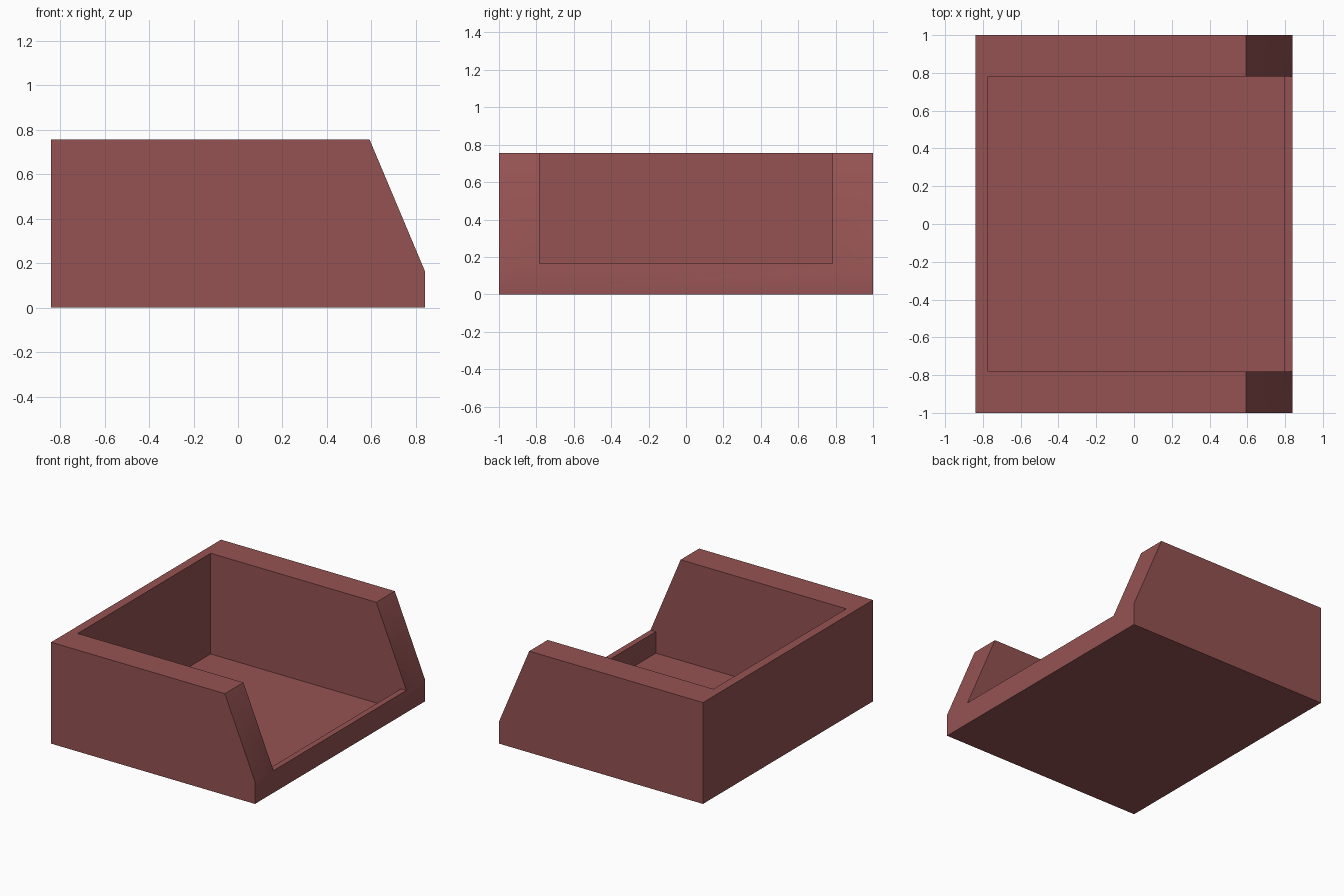
import bpy
import bmesh
import math

if "Cube" in bpy.data.objects:
    bpy.data.objects.remove(bpy.data.objects["Cube"])

mat = bpy.data.materials.new("dusty red")
mat.diffuse_color = (0.30, 0.085, 0.085, 1)
mat.use_nodes = True
mat.node_tree.nodes["Principled BSDF"].inputs["Base Color"].default_value = mat.diffuse_color


def extrude_profile(name, profile, half_width):
    """Solid from an x/z outline, extruded symmetrically along y."""
    bm = bmesh.new()
    face = bm.faces.new([bm.verts.new((x, -half_width, z)) for x, z in profile])
    ext = bmesh.ops.extrude_face_region(bm, geom=[face])
    moved = [g for g in ext["geom"] if isinstance(g, bmesh.types.BMVert)]
    bmesh.ops.translate(bm, verts=moved, vec=(0, 2 * half_width, 0))
    bmesh.ops.recalc_face_normals(bm, faces=bm.faces)
    mesh = bpy.data.meshes.new(name)
    bm.to_mesh(mesh)
    bm.free()
    mesh.materials.append(mat)
    obj = bpy.data.objects.new(name, mesh)
    bpy.context.collection.objects.link(obj)
    return obj


# Outer body with the sloping open end
tray = extrude_profile("open_tray", [
    (-0.84, 0), (0.84, 0), (0.84, 0.165), (0.592, 0.755), (-0.84, 0.755)], 1.0)

# Hollow: deep over the floor, shallow over the low lip
cutter = extrude_profile("hollow_cutter", [
    (-0.773, 0.005), (0.796, 0.005), (0.796, 0.165),
    (1.0, 0.165), (1.0, 1.0), (-0.773, 1.0)], 0.782)
cutter.hide_render = True

mod = tray.modifiers.new("hollow", 'BOOLEAN')
mod.operation = 'DIFFERENCE'
mod.solver = 'EXACT'
mod.object = cutter
bpy.context.view_layer.objects.active = tray
tray.select_set(True)
bpy.ops.object.modifier_apply(modifier=mod.name)
bpy.data.objects.remove(cutter)

# Soft bend between slope and lip, sharp elsewhere
bpy.ops.object.shade_smooth_by_angle(angle=math.radians(30))
